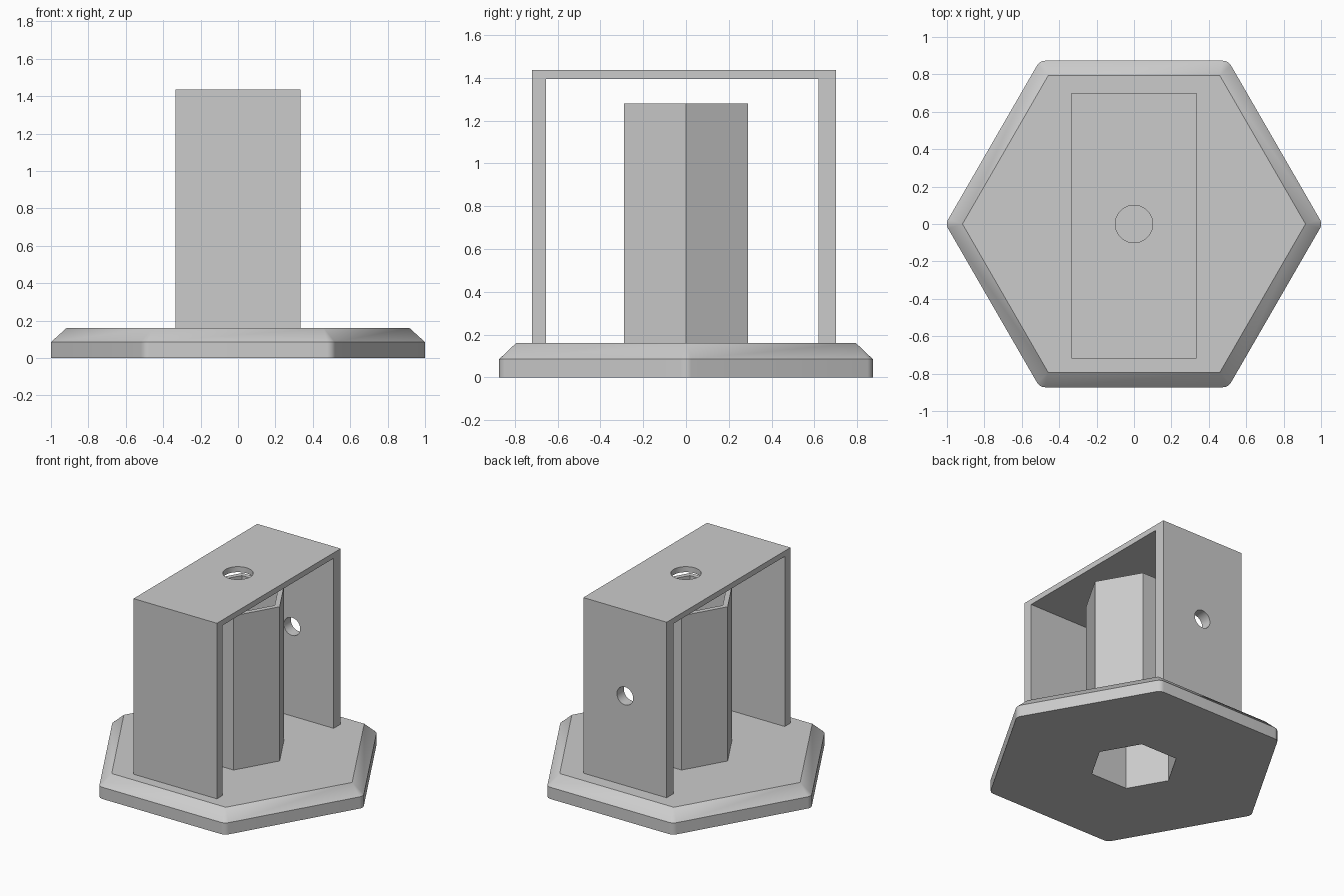
import bpy, bmesh
from math import cos, sin, pi, radians

old = bpy.data.objects.get("Cube")
if old:
    bpy.data.objects.remove(old, do_unlink=True)

grey = bpy.data.materials.new("plain grey")
grey.use_nodes = True
COLOUR = (0.6, 0.6, 0.6, 1)
grey.diffuse_color = COLOUR
grey.node_tree.nodes["Principled BSDF"].inputs["Base Color"].default_value = COLOUR


def loft(name, loops):
    """Closed solid through loops that have equal point counts."""
    bm = bmesh.new()
    rings = [[bm.verts.new(p) for p in loop] for loop in loops]
    n = len(rings[0])
    for a, b in zip(rings, rings[1:]):
        for i in range(n):
            j = (i + 1) % n
            bm.faces.new((a[i], a[j], b[j], b[i]))
    bm.faces.new(rings[0][::-1])
    bm.faces.new(rings[-1])
    bmesh.ops.remove_doubles(bm, verts=bm.verts, dist=1e-5)
    bmesh.ops.recalc_face_normals(bm, faces=bm.faces)
    mesh = bpy.data.meshes.new(name)
    bm.to_mesh(mesh)
    bm.free()
    mesh.materials.append(grey)
    obj = bpy.data.objects.new(name, mesh)
    bpy.context.collection.objects.link(obj)
    return obj


def ngon(r, z, sides=6):
    return [(r * cos(2 * pi * i / sides), r * sin(2 * pi * i / sides), z)
            for i in range(sides)]


def prism(name, r, z0, z1, sides=6):
    return loft(name, [ngon(r, z0, sides), ngon(r, z1, sides)])


def cut(target, cutter):
    cutter.hide_render = True
    bpy.context.view_layer.update()
    mod = target.modifiers.new("cut", 'BOOLEAN')
    mod.operation = 'DIFFERENCE'
    mod.solver = 'EXACT'
    mod.object = cutter
    bpy.context.view_layer.objects.active = target
    bpy.ops.object.modifier_apply(modifier=mod.name)
    bpy.data.objects.remove(cutter, do_unlink=True)


def smooth(obj):
    bpy.ops.object.select_all(action='DESELECT')
    obj.select_set(True)
    bpy.context.view_layer.objects.active = obj
    bpy.ops.object.shade_smooth_by_angle(angle=radians(25))


# Base: hexagonal plate with rounded corners and a chamfered rim
ARC = 6


def rounded_hex(radius, r, z):
    pts = []
    centre = radius - r / cos(pi / 6)
    for k in range(6):
        a = k * pi / 3
        for s in range(ARC + 1):
            t = a + (s / ARC - 0.5) * pi / 3
            pts.append((centre * cos(a) + r * cos(t),
                        centre * sin(a) + r * sin(t), z))
    return pts


base = loft("base_plate", [rounded_hex(1.008, 0.05, 0),
                           rounded_hex(1.008, 0.05, 0.085),
                           rounded_hex(0.917, 0, 0.16)])
cut(base, prism("base_cutter", 0.295, -0.1, 0.3))
smooth(base)

# Hexagonal post: sockets from above and below, with a web between
post = prism("hex_post", 0.335, 0.16, 1.28)
cut(post, prism("lower_cutter", 0.295, 0, 0.68))
cut(post, prism("upper_cutter", 0.295, 0.74, 1.5))

# Bridge: inverted U section extruded across the width
W = 0.335
section = [(-0.72, 0.16), (-0.655, 0.16), (-0.655, 1.395), (0.62, 1.395),
           (0.62, 0.16), (0.70, 0.16), (0.70, 1.435), (-0.72, 1.435)]
bridge = loft("bridge_frame", [[(x, y, z) for y, z in section] for x in (-W, W)])

# Round holes through the top and the back wall
cut(bridge, prism("top_hole_cutter", 0.1, 1.3, 1.5, 48))
back_hole = prism("back_hole_cutter", 0.065, -0.9, -0.5, 48)
back_hole.rotation_euler = (radians(90), 0, 0)
back_hole.location = (0, 0, 0.81)
cut(bridge, back_hole)
smooth(bridge)
